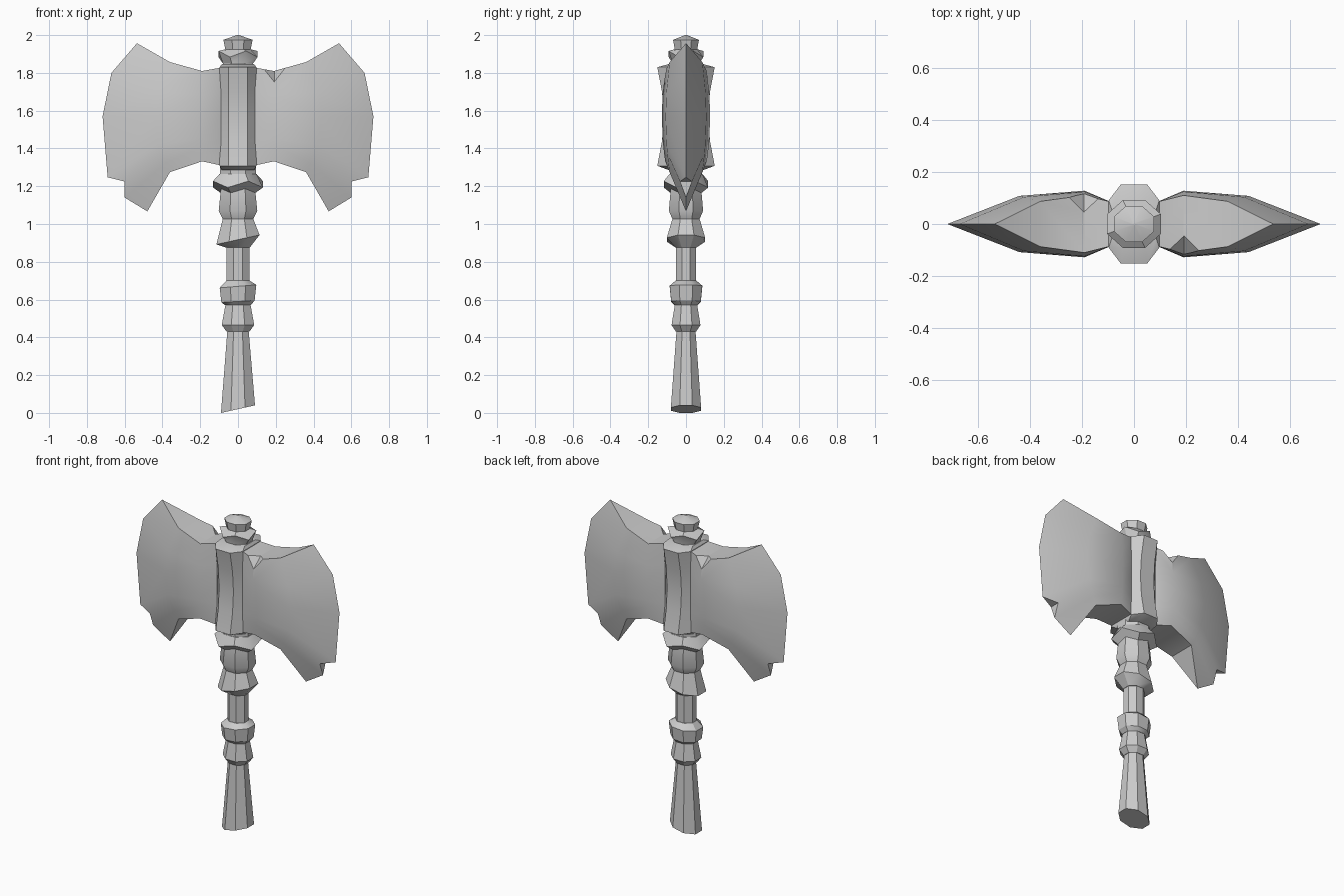
import bpy, bmesh, math
from mathutils import Vector

if "Cube" in bpy.data.objects:
    bpy.data.objects.remove(bpy.data.objects["Cube"])

OCT = [(math.cos(a) / math.cos(math.pi / 8), math.sin(a) / math.cos(math.pi / 8))
       for a in [math.pi / 8 + i * math.pi / 4 for i in range(8)]]


def finish(name, bm, smooth=True):
    bmesh.ops.remove_doubles(bm, verts=bm.verts, dist=0.0005)
    bmesh.ops.recalc_face_normals(bm, faces=bm.faces)
    me = bpy.data.meshes.new(name)
    bm.to_mesh(me)
    bm.free()
    ob = bpy.data.objects.new(name, me)
    bpy.context.collection.objects.link(ob)
    if smooth:
        shade(ob)
    return ob


def shade(ob):
    bpy.ops.object.select_all(action='DESELECT')
    ob.select_set(True)
    bpy.context.view_layer.objects.active = ob
    bpy.ops.object.shade_smooth_by_angle(angle=math.radians(32))


def loft(name, rows, section=OCT):
    """Stack rings; row = (z, x half-width, y half-width, zigzag, tilt along x)."""
    bm = bmesh.new()
    rings = []
    for z, rx, ry, zig, tilt in rows:
        rings.append([bm.verts.new((x * rx, y * ry, z + zig * (-1) ** i + tilt * x))
                      for i, (x, y) in enumerate(section)])
    n = len(section)
    for a, b in zip(rings, rings[1:]):
        for i in range(n):
            bm.faces.new((a[i], a[(i + 1) % n], b[(i + 1) % n], b[i]))
    bm.faces.new(rings[0][::-1])
    bm.faces.new(rings[-1])
    return finish(name, bm)


def turned(name, rows):
    return loft(name, [(r[0], r[1], r[1] * 0.89, *(tuple(r[2:]) + (0, 0))[:2]) for r in rows])


# Handle, from the bottom up
turned("grip", [(0.02, 0.09, 0, 0.02), (0.44, 0.056)])
turned("lower_bell", [(0.43, 0.06), (0.465, 0.086), (0.575, 0.066)])
turned("grip_ring", [(0.57, 0.068), (0.59, 0.088, 0, 0.005), (0.67, 0.097, 0, 0.008), (0.70, 0.062)])
turned("shaft", [(0.69, 0.06), (0.90, 0.06)])
turned("upper_bell", [(0.875, 0.062), (0.917, 0.114, 0, 0.025), (1.03, 0.08)])
turned("neck", [(1.025, 0.08), (1.07, 0.102), (1.19, 0.09)])
turned("guard_ring", [(1.175, 0.09, 0.012), (1.21, 0.132, 0.017), (1.265, 0.098)])
turned("neck_top", [(1.255, 0.095), (1.32, 0.095)])

# Finial above the head
turned("finial_ring", [(1.82, 0.085), (1.85, 0.08), (1.90, 0.103, 0.016), (1.925, 0.066)])
turned("finial_cap", [(1.91, 0.064), (1.975, 0.077), (2.0, 0.006)])

# Socket with front and back flaring at both ends
SOCKET = [(1, 0.6), (0.52, 1), (-0.52, 1), (-1, 0.6),
          (-1, -0.6), (-0.52, -1), (0.52, -1), (1, -0.6)]
loft("socket", [(1.285, 0.085, 0.09, 0, 0), (1.308, 0.097, 0.152, 0, 0), (1.44, 0.097, 0.127, 0, 0),
                (1.57, 0.097, 0.118, 0, 0), (1.70, 0.097, 0.127, 0, 0),
                (1.83, 0.097, 0.152, 0, 0), (1.847, 0.085, 0.09, 0, 0)], SOCKET)


# Blade: front and back grids meeting in a sharp edge with a chipped lower corner
def blade(name, turn):
    edge = [(0.535, 0, 1.957), (0.67, 0, 1.80), (0.717, 0, 1.57), (0.69, 0, 1.247),
            (0.60, 0.032, 1.225), (0.60, 0, 1.14), (0.48, 0, 1.067)]
    ts = [0, 0.27, 0.5, 0.75, 0.83, 0.92, 1]
    # x outer, x mid, y outer, y mid, z top, z bottom
    cols = [(0.09, 0.09, 0.085, 0.085, 1.828, 1.31), (0.19, 0.19, 0.11, 0.128, 1.81, 1.332),
            (0.36, 0.44, 0.087, 0.108, 1.857, 1.275)]
    bm = bmesh.new()
    sides = []
    for s in (-1, 1):
        grid = []
        for xo, xm, yo, ym, zt, zb in cols:
            line = []
            for t in ts:
                k = 1 - (2 * t - 1) ** 2
                line.append(bm.verts.new((xo + (xm - xo) * k, s * (yo + (ym - yo) * k), zt + (zb - zt) * t)))
            grid.append(line)
        grid.append([bm.verts.new((x, s * y, z)) for x, y, z in edge])
        for a, b in zip(grid, grid[1:]):
            for i in range(len(ts) - 1):
                bm.faces.new((a[i], b[i], b[i + 1], a[i + 1]))
        sides.append(grid)
    f, b = sides
    rim = [[g[c][0] for c in range(4)] for g in sides], [[g[c][-1] for c in range(4)] for g in sides], \
        [g[0] for g in sides], [g[3][3:6] for g in sides]
    for p, q in rim:
        for i in range(len(p) - 1):
            bm.faces.new((p[i], p[i + 1], q[i + 1], q[i]))
    ob = finish(name, bm, False)

    # Wedge-shaped nick in the top front rim
    P, Q = Vector((0.192, -0.04, 1.815)), Vector((0.192, -0.122, 1.748))
    M = (P + Q) / 2
    pts = [P, Q, Vector((0.192, -0.22, 1.92))]
    pts += [A + (A - M) * 0.5 for A in (Vector((0.135, -0.097, 1.822)), Vector((0.25, -0.103, 1.826)))]
    cb = bmesh.new()
    for p in pts:
        cb.verts.new(p)
    bmesh.ops.convex_hull(cb, input=cb.verts)
    cutter = finish(name + "_cutter", cb, False)
    cutter.hide_render = True
    mod = ob.modifiers.new("nick", 'BOOLEAN')
    mod.operation, mod.solver, mod.object = 'DIFFERENCE', 'EXACT', cutter
    bpy.context.view_layer.objects.active = ob
    bpy.ops.object.modifier_apply(modifier="nick")
    bpy.data.objects.remove(cutter)
    ob.rotation_euler.z = turn
    shade(ob)


blade("right_blade", 0)
blade("left_blade", math.pi)
